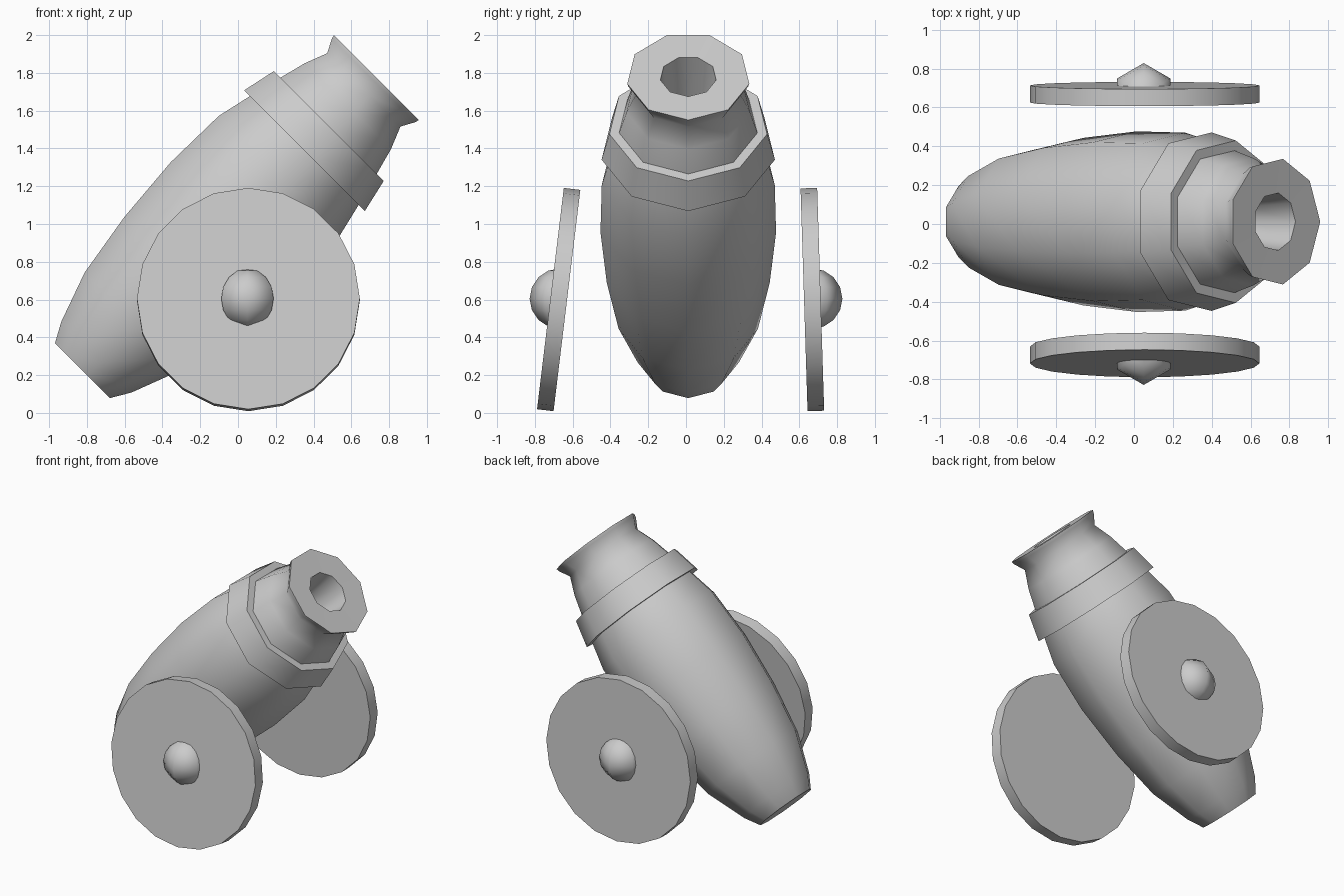
import bpy, bmesh, math
from mathutils import Vector, Matrix

if "Cube" in bpy.data.objects:
    bpy.data.objects.remove(bpy.data.objects["Cube"])

SIDES = 9
AXIS = Vector((1, 0, 1)).normalized()      # barrel direction, tilted 45 degrees
DOWN = Vector((1, 0, -1)).normalized()
SIDE = Vector((0, 1, 0))
BASE = Vector((-0.528, 0.012, 0.528))


def finish(name, bm, angle):
    bmesh.ops.recalc_face_normals(bm, faces=bm.faces)
    mesh = bpy.data.meshes.new(name)
    bm.to_mesh(mesh)
    bm.free()
    ob = bpy.data.objects.new(name, mesh)
    bpy.context.collection.objects.link(ob)
    bpy.ops.object.select_all(action='DESELECT')
    ob.select_set(True)
    bpy.context.view_layer.objects.active = ob
    bpy.ops.object.shade_smooth_by_angle(angle=math.radians(angle))
    return ob


def lathe(name, profile, closed=False):
    """Turn (distance along axis, radius) points around the barrel axis."""
    bm = bmesh.new()
    rings = []
    for s, r in profile:
        ring = []
        for i in range(SIDES):
            a = math.tau * i / SIDES
            ring.append(bm.verts.new(
                BASE + AXIS * s + DOWN * (r * math.cos(a)) + SIDE * (r * math.sin(a))))
        rings.append(ring)
    pairs = list(zip(rings, rings[1:]))
    if closed:
        pairs.append((rings[-1], rings[0]))
    else:
        bm.faces.new(rings[0])
        bm.faces.new(rings[-1])
    for a, b in pairs:
        for i in range(SIDES):
            j = (i + 1) % SIDES
            bm.faces.new((a[i], a[j], b[j], b[i]))
    return finish(name, bm, 50)


# Barrel with flared muzzle and hollow bore
lathe("barrel", [
    (-0.424, 0.212), (-0.322, 0.272), (-0.05, 0.375), (0.304, 0.438),
    (0.686, 0.472), (1.04, 0.465), (1.23, 0.42), (1.42, 0.37),
    (1.56, 0.332), (1.68, 0.283), (1.752, 0.322), (1.774, 0.328),
    (1.772, 0.15), (1.50, 0.12)])

# Raised band around the barrel
lathe("barrel_band", [(1.23, 0.38), (1.23, 0.466), (1.414, 0.424), (1.414, 0.34)], closed=True)


# Wheels, each leaning by its own amount, with domed hubs
def wheel(name, y, tilt):
    bm = bmesh.new()
    bmesh.ops.create_cone(bm, cap_ends=True, segments=20, radius1=0.59,
                          radius2=0.59, depth=0.088)
    bm.transform(Matrix.Translation((0.055, y, 0.6))
                 @ Matrix.Rotation(math.radians(90 + tilt), 4, 'X'))
    finish(name, bm, 35)


def hub(name, side):
    bm = bmesh.new()
    bmesh.ops.create_uvsphere(bm, u_segments=6, v_segments=8, radius=0.16)
    bm.transform(Matrix.Rotation(0, 4, 'Z'))
    # keep only the outward half
    bmesh.ops.bisect_plane(bm, geom=bm.verts[:] + bm.edges[:] + bm.faces[:],
                           plane_co=(0, side * 0.001, 0), plane_no=(0, side, 0),
                           clear_inner=True)
    bm.transform(Matrix.Translation((0.05, side * 0.668, 0.605)))
    finish(name, bm, 65)


wheel("front_wheel", -0.674, -6.9)
wheel("back_wheel", 0.669, 1.8)
hub("front_hub", -1)
hub("back_hub", 1)
